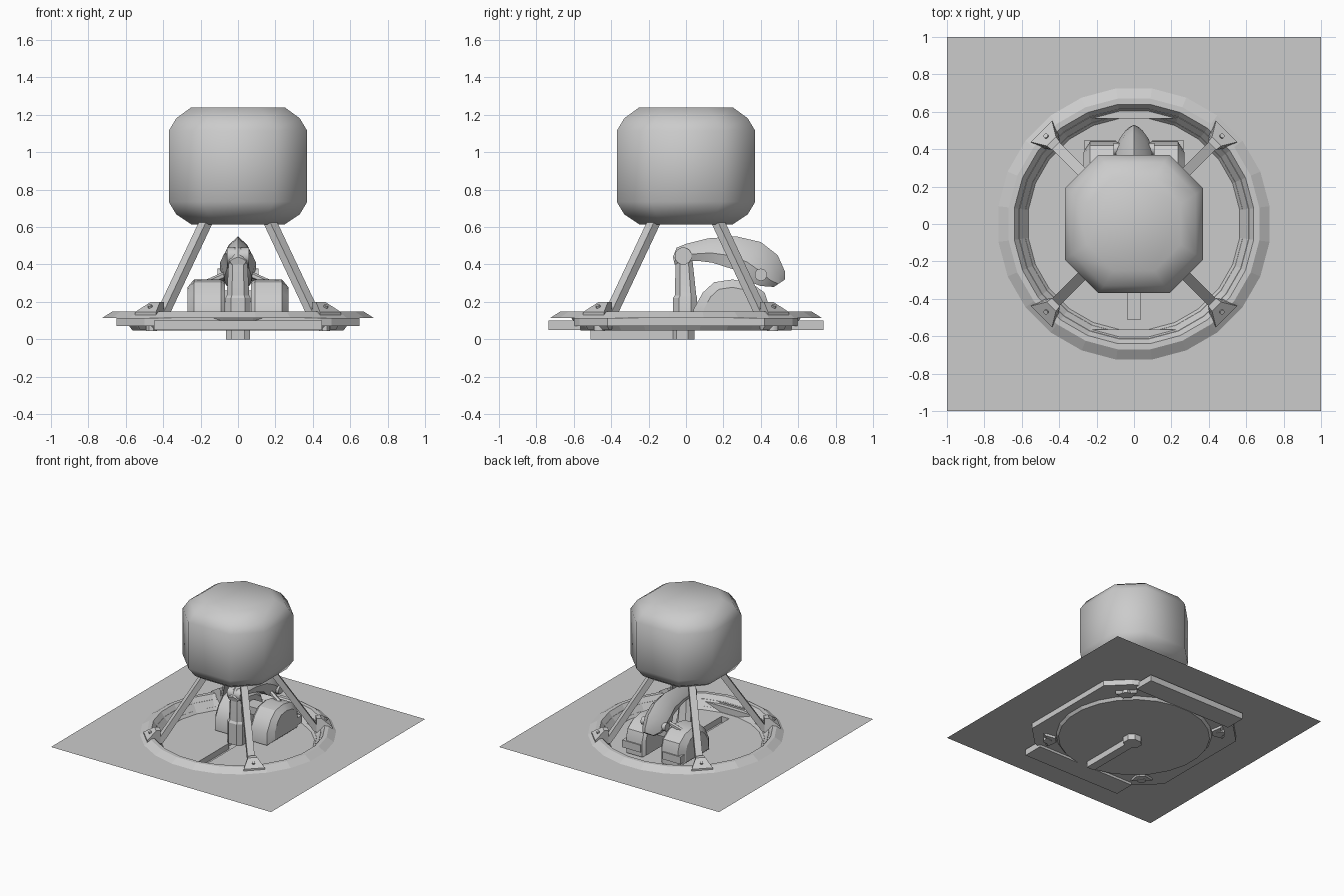
import bpy, bmesh, math
from mathutils import Vector

if "Cube" in bpy.data.objects:
    bpy.data.objects.remove(bpy.data.objects["Cube"])

def finish(name, bm, smooth=None):
    bmesh.ops.remove_doubles(bm, verts=bm.verts, dist=1e-5)
    bmesh.ops.recalc_face_normals(bm, faces=bm.faces)
    me = bpy.data.meshes.new(name)
    bm.to_mesh(me)
    bm.free()
    ob = bpy.data.objects.new(name, me)
    bpy.context.collection.objects.link(ob)
    if smooth:
        bpy.ops.object.select_all(action='DESELECT')
        ob.select_set(True)
        bpy.context.view_layer.objects.active = ob
        bpy.ops.object.shade_smooth_by_angle(angle=math.radians(smooth))
    return ob

def loft(name, rings, start=True, end=True, smooth=None):
    bm = bmesh.new()
    vs = [[bm.verts.new(p) for p in r] for r in rings]
    n = len(rings[0])
    for a, b in zip(vs, vs[1:]):
        for i in range(n):
            bm.faces.new((a[i], a[(i + 1) % n], b[(i + 1) % n], b[i]))
    if start:
        bm.faces.new(vs[0])
    if end:
        bm.faces.new(vs[-1])
    return finish(name, bm, smooth)

def sheet_with_hole(name, outer, hole):
    bm = bmesh.new()
    edges = []
    for loop in (outer, hole):
        v = [bm.verts.new(p) for p in loop]
        edges += [bm.edges.new((v[i], v[i - 1])) for i in range(len(v))]
    bmesh.ops.triangle_fill(bm, use_beauty=True, edges=edges, normal=(0, 0, 1))
    return finish(name, bm)

def ngon(r, z, n=24, cx=0, cy=0):
    # r is measured to the middle of a side
    k = r / math.cos(math.pi / n)
    return [(cx + k * math.cos((i + .5) * math.tau / n),
             cy + k * math.sin((i + .5) * math.tau / n), z) for i in range(n)]

def octagon(a, b, z):
    return [(a, -b, z), (a, b, z), (b, a, z), (-b, a, z),
            (-a, b, z), (-a, -b, z), (-b, -a, z), (b, -a, z)]

def box(name, x0, x1, y0, y1, z0, z1):
    return loft(name, [[(x0, y0, z), (x1, y0, z), (x1, y1, z), (x0, y1, z)] for z in (z0, z1)])

def rod(name, p, q, r, n=10):
    p, q = Vector(p), Vector(q)
    rot = (q - p).to_track_quat('Z', 'Y')
    return loft(name, [[c + rot @ Vector(v) for v in ngon(r, 0, n)] for c in (p, q)], smooth=45)

# Ground sheet, open in the middle
sq = [(-1, -1, .115), (1, -1, .115), (1, 1, .115), (-1, 1, .115)]
sheet_with_hole("ground_sheet", sq, ngon(.612, .115))

# Ring rim with a sloping inner wall
loft("rim_ring", [ngon(r, z) for r, z in
     ((.725, .115), (.67, .15), (.64, .15), (.565, .048))], False, False)

# Floor of the bowl with a keyhole-shaped trough
def keyhole(z):
    return [(-.035, -.51, z), (.035, -.51, z), (.035, -.07, z), (.065, -.05, z), (.065, .01, z),
            (.03, .045, z), (-.03, .045, z), (-.065, .01, z), (-.065, -.05, z), (-.035, -.07, z)]
sheet_with_hole("bowl_floor", ngon(.565, .048), keyhole(.048))
loft("floor_trough", [keyhole(.048), keyhole(0)], False, True)

# Base plate under the ground sheet, with a wing at front and back
def plate(z):
    return [(.65, -.42, z), (.65, .42, z), (.5, .57, z), (.44, .6, z), (-.44, .6, z), (-.5, .57, z),
            (-.65, .42, z), (-.65, -.42, z), (-.5, -.57, z), (-.44, -.6, z), (.44, -.6, z), (.5, -.57, z)]
loft("base_plate_edge", [plate(.07), plate(.114)], False, False)
sheet_with_hole("base_plate_bottom", plate(.07), ngon(.58, .07))
for s, side in ((1, "back"), (-1, "front")):
    y0, y1 = sorted((s * .565, s * .735))
    box(side + "_wing", -.45, .45, y0, y1, .05, .1)

# Capsule body
loft("capsule_body", [octagon(a, b, z) for a, b, z in
     ((.25, .11, .615), (.33, .16, .668), (.37, .19, .735),
      (.37, .19, 1.115), (.33, .16, 1.182), (.25, .11, 1.24))], smooth=40)

# Four legs with foot brackets, bolts and lugs
for k in range(4):
    a = math.radians(45 + 90 * k)
    out = Vector((math.cos(a), math.sin(a), 0))
    side = Vector((-out.y, out.x, 0))
    def at(r, s, z):
        return out * r + side * s + Vector((0, 0, z))
    w = .027
    loft(f"leg_{k}", [[at(r - .027, -w, z), at(r + .027, -w, z), at(r + .027, w, z), at(r - .027, w, z)]
                      for r, z in ((.6, .09), (.22, .66))])
    wedge = ((.59, .05, .03), (.59, .2, .03), (.625, .2, .035), (.7, .145, .08), (.7, .1, .08), (.66, .05, .08))
    loft(f"foot_bracket_{k}", [[at(r, s * h, z) for r, z, h in wedge] for s in (-1, 1)])
    rod(f"foot_bolt_{k}", at(.655, 0, .16), at(.668, 0, .182), .012, 8)
    rod(f"under_lug_{k}", at(.655, 0, .045), at(.655, 0, .1), .03, 8)

# Upright column and its top joint
def column_ring(w, y0, y1, z):
    c, m = w * .55, (y1 - y0) * .25
    return [(w, y0 + m, z), (w, y1 - m, z), (c, y1, z), (-c, y1, z),
            (-w, y1 - m, z), (-w, y0 + m, z), (-c, y0, z), (c, y0, z)]
loft("column", [column_ring(*r) for r in
     ((.068, -.07, .06, .048), (.068, -.07, .06, .22), (.06, -.06, .055, .235),
      (.05, -.055, .035, .42), (.04, -.05, .02, .47))], smooth=30)
rod("column_joint", (-.06, -.015, .445), (.06, -.015, .445), .045, 12)

# Ridged boom: ridge point, under point and half width at each station
stations = [(-.07, .44, -.06, .40, .045), (-.05, .49, 0, .42, .055), (0, .51, .06, .42, .06),
            (.12, .54, .14, .41, .07), (.27, .55, .25, .375, .08), (.40, .52, .28, .34, .095),
            (.49, .45, .33, .31, .095), (.53, .36, .40, .285, .08), (.53, .32, .47, .28, .05)]
rings = []
for ty, tz, by, bz, w in stations:
    f = lambda x, t: (x, by + (ty - by) * t, bz + (tz - bz) * t)
    rings.append([f(0, 1), f(w * .6, .75), f(w, .4), f(w * .75, 0),
                  f(-w * .75, 0), f(-w, .4), f(-w * .6, .75)])
loft("boom", rings, smooth=30)

# Side pods with chamfered outer ends, plus head hinges and braces
pod = ((.04, .06), (.04, .16), (.09, .25), (.15, .305), (.25, .32),
       (.35, .3), (.42, .25), (.44, .19), (.44, .06))
for s, side in ((1, "right"), (-1, "left")):
    prof = lambda k: [(.24 + (y - .24) * k, .17 + (z - .17) * k) for y, z in pod]
    loft(side + "_pod", [[(s * x, y, z) for y, z in prof(k)] for x, k in
         ((.07, .9), (.09, 1), (.235, 1), (.27, .72))], smooth=30)
    rod(side + "_head_hinge", (s * .06, .4, .345), (s * .11, .4, .345), .032, 10)
    rod(side + "_brace", (s * .06, .33, .35), (s * .17, .3, .3), .015, 6)
    y = .4
    box(side + "_pod_lip", *sorted((s * .1, s * .265)), .36, .45, .1, .16)
box("pod_crossbar", -.2, .2, .18, .3, .2, .26)
